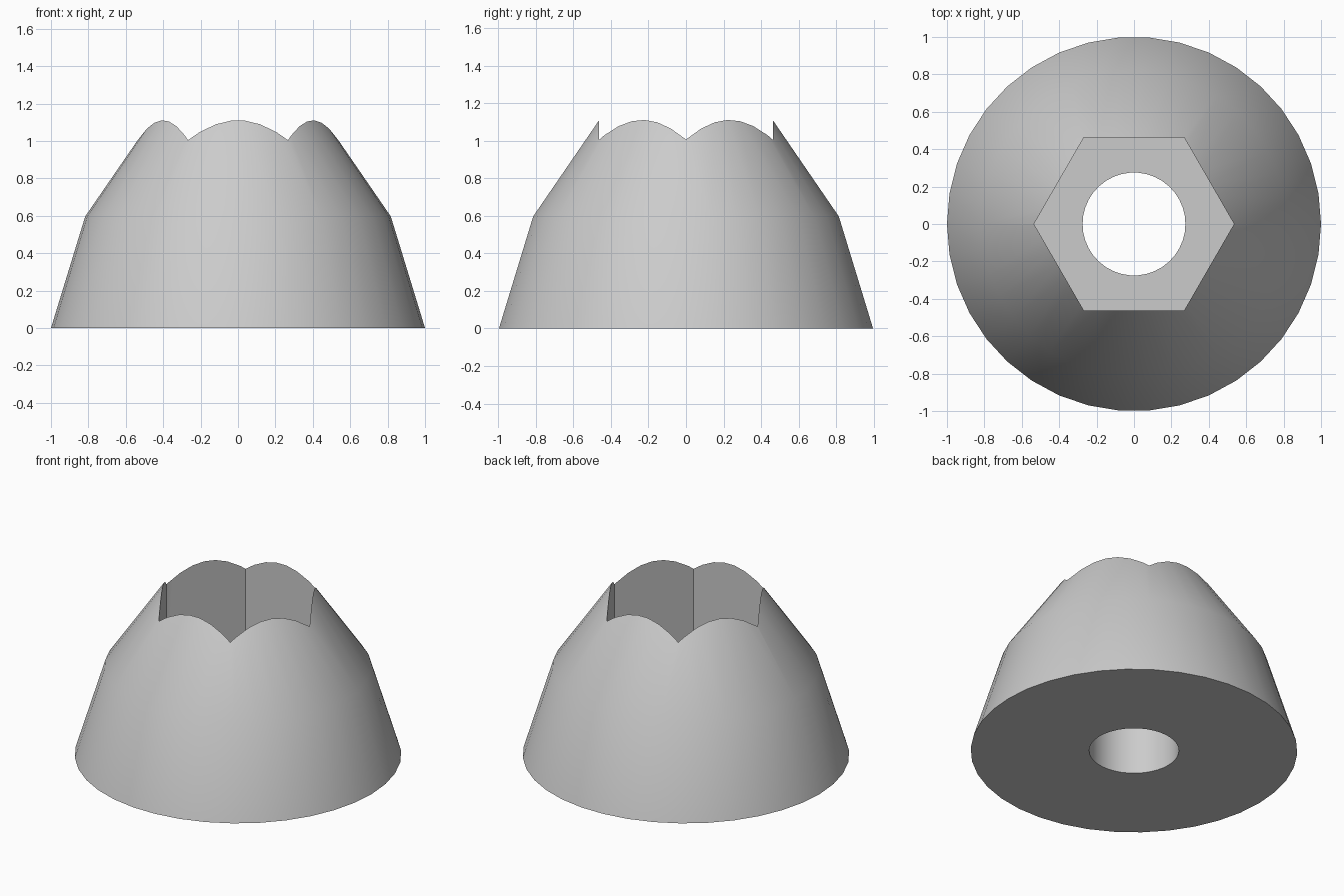
import bpy, bmesh, math

if "Cube" in bpy.data.objects:
    bpy.data.objects.remove(bpy.data.objects["Cube"], do_unlink=True)

SIDES = 38
FLOOR_Z = 0.355
HEX_RADIUS = 0.535

grey = bpy.data.materials.new("plain grey")
grey.use_nodes = True
colour = (0.6, 0.6, 0.6, 1)
grey.diffuse_color = colour
grey.node_tree.nodes["Principled BSDF"].inputs["Base Color"].default_value = colour


def lathe(name, profile, sides):
    """Revolve a closed (radius, height) loop around the z axis."""
    bm = bmesh.new()
    rings = []
    for i in range(sides):
        a = math.tau * i / sides
        rings.append([bm.verts.new((r * math.cos(a), r * math.sin(a), z))
                      for r, z in profile])
    n = len(profile)
    for i in range(sides):
        here, after = rings[i], rings[(i + 1) % sides]
        for j in range(n):
            k = (j + 1) % n
            bm.faces.new((here[j], after[j], after[k], here[k]))
    bmesh.ops.recalc_face_normals(bm, faces=bm.faces)
    mesh = bpy.data.meshes.new(name)
    bm.to_mesh(mesh)
    bm.free()
    obj = bpy.data.objects.new(name, mesh)
    bpy.context.collection.objects.link(obj)
    mesh.materials.append(grey)
    return obj


# Two-stage tapered body with a round bore through it
body = lathe("tapered_body",
             [(1, 0), (0.817, 0.597), (0.4, 1.203), (0.275, 1.203), (0.275, 0)],
             SIDES)

# Hexagonal pocket cutter, which leaves the scalloped rim
bpy.ops.mesh.primitive_cylinder_add(vertices=6, radius=HEX_RADIUS, depth=2,
                                    location=(0, 0, FLOOR_Z + 1),
                                    rotation=(0, 0, math.radians(30)))
cutter = bpy.context.object
cutter.name = "hex_pocket_cutter"
cutter.hide_render = True
cutter.data.materials.append(grey)

cut = body.modifiers.new("hex_pocket", 'BOOLEAN')
cut.operation = 'DIFFERENCE'
cut.solver = 'EXACT'
cut.object = cutter

bpy.ops.object.select_all(action='DESELECT')
body.select_set(True)
bpy.context.view_layer.objects.active = body
bpy.ops.object.modifier_apply(modifier=cut.name)
bpy.data.objects.remove(cutter, do_unlink=True)

# Smooth walls, crisp rim and pocket edges
bpy.ops.object.shade_smooth_by_angle(angle=math.radians(30))
